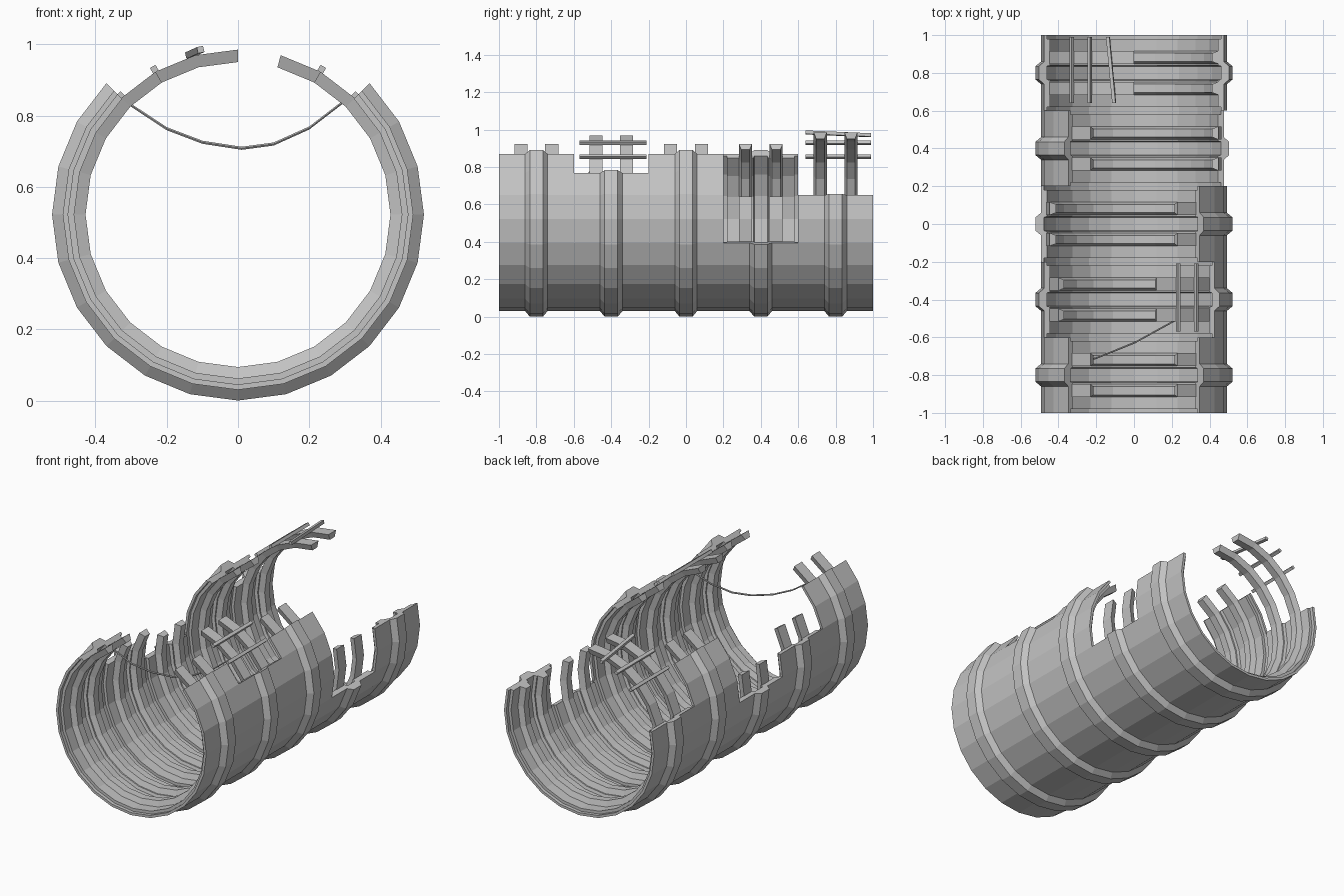
import bpy, bmesh
from math import sin, cos, radians
from mathutils import Vector

cube = bpy.data.objects.get("Cube")
if cube:
    bpy.data.objects.remove(cube)

ZC = 0.522          # height of the tube axis
STEP = 15           # degrees per side

grey = bpy.data.materials.new("worn_grey")
grey.use_nodes = True
grey.diffuse_color = (0.55, 0.55, 0.55, 1)
grey.node_tree.nodes["Principled BSDF"].inputs["Base Color"].default_value = (0.55, 0.55, 0.55, 1)


def add_object(name, bm):
    bmesh.ops.recalc_face_normals(bm, faces=bm.faces)
    mesh = bpy.data.meshes.new(name)
    bm.to_mesh(mesh)
    bm.free()
    mesh.materials.append(grey)
    obj = bpy.data.objects.new(name, mesh)
    bpy.context.collection.objects.link(obj)
    return obj


def loft(name, rings):
    """Skin a list of closed rings and cap both ends."""
    bm = bmesh.new()
    loops = [[bm.verts.new(p) for p in ring] for ring in rings]
    n = len(loops[0])
    for a, b in zip(loops, loops[1:]):
        for i in range(n):
            j = (i + 1) % n
            bm.faces.new((a[i], a[j], b[j], b[i]))
    bm.faces.new(loops[0])
    bm.faces.new(loops[-1][::-1])
    return add_object(name, bm)


def arc(name, profile, y, left, right):
    """Sweep a (radius, y) profile under the axis, up to the given side angles."""
    rings = []
    for deg in range(180 - left, 360 + right + 1, STEP):
        c, s = cos(radians(deg)), sin(radians(deg))
        rings.append([(r * c, y + dy, ZC + r * s) for r, dy in profile])
    return loft(name, rings)


def bar(name, a, b, half=0.009):
    """Square rod between two points, turned to lie on the tube."""
    a, b = Vector(a), Vector(b)
    out = Vector((a.x, 0, a.z - ZC)).normalized() * half
    side = Vector((out.z, 0, -out.x))
    corners = (out + side, out - side, -out - side, side - out)
    return loft(name, [[p + c for c in corners] for p in (a, b)])


# Cross-section of a wall section: outer band, end lips, central groove
half = [(0.522, 0.035), (0.492, 0.06), (0.492, 0.2), (0.477, 0.2),
        (0.477, 0.18), (0.46, 0.18), (0.46, 0.04), (0.477, 0.035)]
wall = half + [(r, -y) for r, y in reversed(half)]
rib = [(0.463, -0.035), (0.463, 0.035), (0.428, 0.022), (0.428, -0.022)]

# Sections: y, wall angle at -x and +x, rib angle at -x and +x
sections = [
    (-0.8, 45, 45, 60, 60),
    (-0.4, 15, 30, 30, 75),
    (0.0, 0, 45, 15, 60),
    (0.4, 45, -15, 60, 15),
    (0.8, 15, 15, 90, 15),
]
for i, (y, wl, wr, rl, rr) in enumerate(sections, 1):
    arc(f"wall_section_{i}", wall, y, wl, wr)
    for tag, off in (("front", -0.082), ("back", 0.082)):
        arc(f"inner_rib_{i}_{tag}", rib, y + off, rl, rr)

# Rods lying across the exposed ribs
for x, z, tag in ((0.235, 0.93, "upper"), (0.33, 0.855, "lower")):
    bar(f"front_rod_{tag}", (x, -0.57, z), (x, -0.21, z))
    bar(f"back_rod_{tag}", (-x, 0.64, z), (-x, 0.99, z))
bar("back_rod_loose", (-0.105, 0.64, 0.985), (-0.138, 0.99, 0.97))

# Sagging cable between the front ribs
path = [(-0.305, -0.735, 0.832), (-0.2, -0.71, 0.763), (-0.1, -0.67, 0.725),
        (0.01, -0.625, 0.708), (0.1, -0.575, 0.72), (0.2, -0.52, 0.765),
        (0.295, -0.47, 0.838)]
rings = []
for x, y, z in path:
    rings.append([(x, y + 0.005 * cos(radians(a)), z + 0.005 * sin(radians(a)))
                  for a in range(0, 360, 60)])
loft("hanging_cable", rings)
